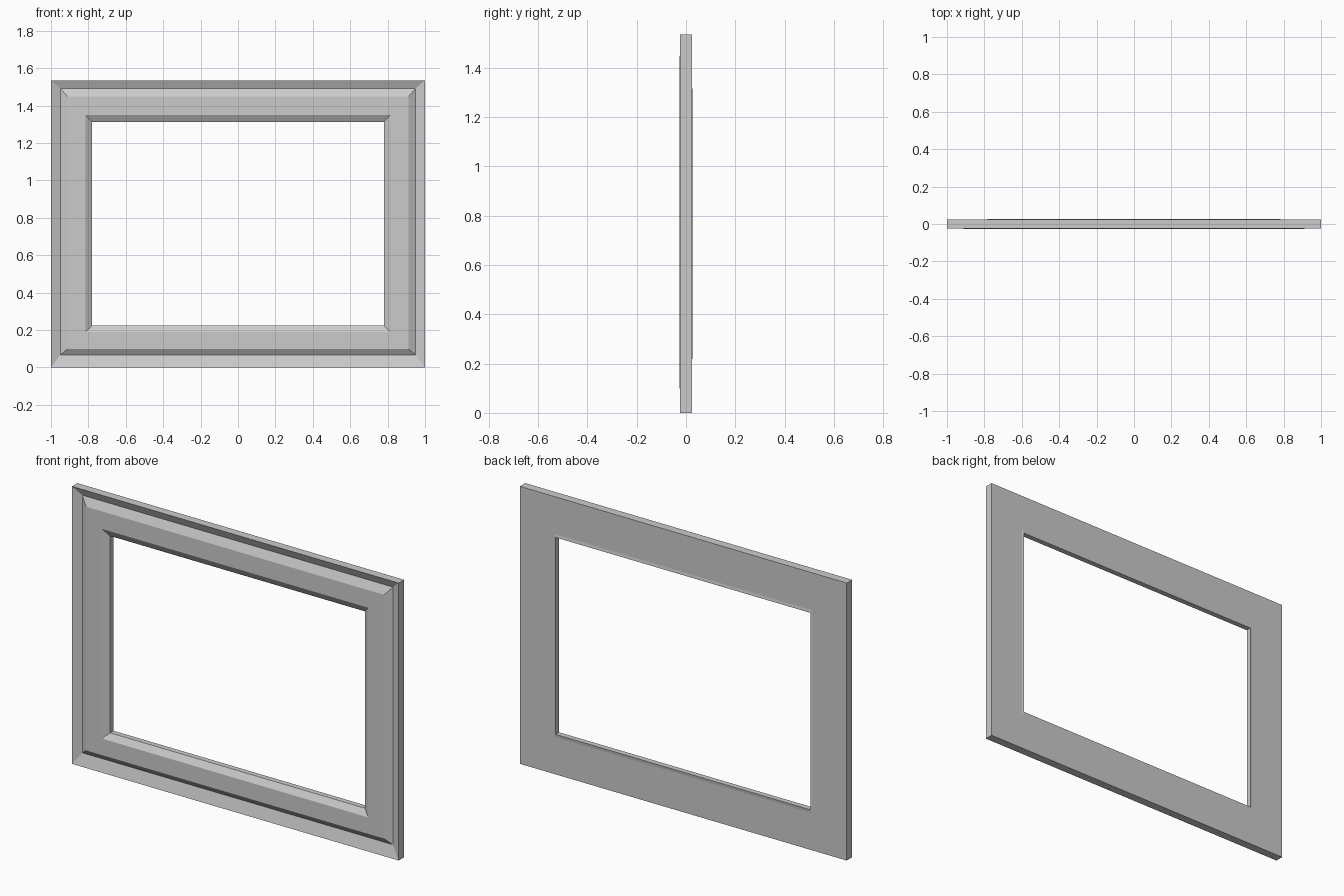
import bpy, bmesh

if "Cube" in bpy.data.objects:
    bpy.data.objects.remove(bpy.data.objects["Cube"])

# Moulding profile as nested rectangles: (half width, bottom z, top z, depth y)
RINGS = [
    (1.000, 0.000, 1.535, 0.0235),   # outer back edge
    (1.000, 0.000, 1.535, -0.0235),  # outer front edge
    (0.950, 0.067, 1.492, -0.004),   # bottom of the groove
    (0.911, 0.099, 1.447, -0.026),   # start of the flat face
    (0.815, 0.190, 1.350, -0.026),   # end of the flat face
    (0.780, 0.223, 1.312, -0.004),   # end of the inner bevel
    (0.780, 0.223, 1.312, 0.026),    # rear lip
    (0.790, 0.206, 1.328, 0.0235),   # foot of the lip on the back face
]

# Mitred frame: one rectangle per profile point, bridged into a closed band
bm = bmesh.new()
loops = [[bm.verts.new((x, y, z)) for x, z in ((-w, lo), (w, lo), (w, hi), (-w, hi))]
         for w, lo, hi, y in RINGS]
for i, a in enumerate(loops):
    b = loops[(i + 1) % len(loops)]
    for k in range(4):
        n = (k + 1) % 4
        bm.faces.new((a[k], a[n], b[n], b[k]))
bmesh.ops.recalc_face_normals(bm, faces=bm.faces)

mesh = bpy.data.meshes.new("picture_frame")
bm.to_mesh(mesh)
bm.free()
bpy.context.collection.objects.link(bpy.data.objects.new("picture_frame", mesh))
